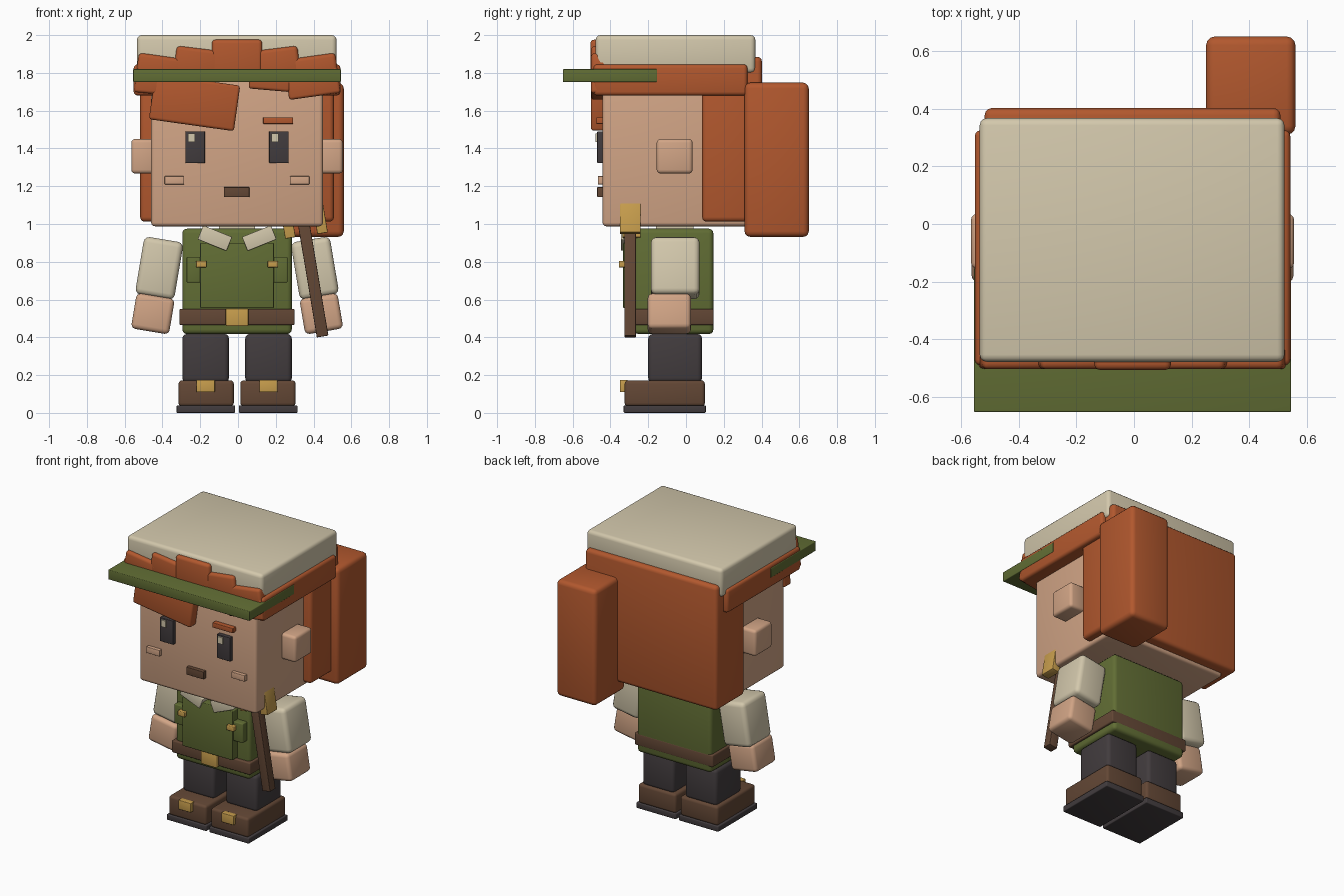
import bpy, math
from mathutils import Vector

CX = -0.005  # mirror plane of the figure


def material(name, rgb):
    m = bpy.data.materials.new(name)
    m.diffuse_color = [((c / 255 + 0.055) / 1.055) ** 2.4 for c in rgb] + [1]
    return m


SKIN = material("skin", (210, 165, 134))
CREAM = material("cream cloth", (211, 200, 172))
HAIR = material("ginger hair", (178, 88, 46))
GREEN = material("green cloth", (97, 109, 52))
BROWN = material("brown leather", (99, 71, 53))
DARK = material("charcoal", (66, 60, 62))
GOLD = material("brass", (200, 158, 77))


def box(name, mat, x, y, z, bevel=0.02, tilt=0):
    """Rounded box from its bounds, tilted in degrees about the y axis."""
    lo, hi = Vector((x[0], y[0], z[0])), Vector((x[1], y[1], z[1]))
    bpy.ops.mesh.primitive_cube_add(size=1, location=(lo + hi) / 2)
    o = bpy.context.object
    o.name = name
    o.scale = hi - lo
    bpy.ops.object.transform_apply(location=False, rotation=False, scale=True)
    o.data.materials.append(mat)
    if bevel:
        b = o.modifiers.new("round", 'BEVEL')
        b.width = bevel
        b.segments = 3
        bpy.ops.object.modifier_apply(modifier=b.name)
        bpy.ops.object.shade_smooth_by_angle(angle=math.radians(40))
    o.rotation_euler.y = math.radians(tilt)
    return o


def pair(name, mat, x, y, z, bevel=0.02, tilt=0):
    """Box on the left side and its mirrored twin on the right."""
    box(name + "_left", mat, x, y, z, bevel, tilt)
    box(name + "_right", mat, (2 * CX - x[1], 2 * CX - x[0]), y, z, bevel, -tilt)


# Boots and legs
pair("sole", DARK, (-0.325, -0.015), (-0.33, 0.105), (0, 0.04), 0.006)
pair("boot", BROWN, (-0.315, -0.022), (-0.325, 0.1), (0.035, 0.172), 0.018)
pair("boot_buckle", GOLD, (-0.22, -0.123), (-0.35, -0.31), (0.11, 0.175), 0.004)
pair("leg", DARK, (-0.295, -0.048), (-0.2, 0.085), (0.16, 0.418), 0.025)

# Tunic, belt and pockets
box("tunic", GREEN, (-0.295, 0.285), (-0.275, 0.145), (0.417, 0.975), 0.025)
box("neck", CREAM, (-0.1, 0.09), (-0.16, 0.04), (0.9, 1.02), 0)
box("belt", BROWN, (-0.31, 0.3), (-0.295, 0.146), (0.465, 0.55), 0.008)
box("belt_buckle", GOLD, (-0.065, 0.055), (-0.32, -0.27), (0.46, 0.552), 0.005)
box("bib", GREEN, (-0.2, 0.19), (-0.333, -0.25), (0.555, 0.9), 0.005)
pair("pocket", GREEN, (-0.272, -0.195), (-0.322, -0.25), (0.69, 0.826), 0.006)
pair("button", GOLD, (-0.222, -0.167), (-0.356, -0.32), (0.77, 0.805), 0.005)
pair("collar", CREAM, (-0.205, -0.04), (-0.345, -0.26), (0.885, 0.965), 0.005, 22)

# Arms
pair("sleeve", CREAM, (-0.522, -0.312), (-0.186, 0.072), (0.612, 0.92), 0.03, 9.5)
pair("hand", SKIN, (-0.553, -0.349), (-0.203, 0.026), (0.43, 0.62), 0.025, 9.5)

# Forked stick tucked beside the arm
box("stick", BROWN, (0.365, 0.427), (-0.326, -0.265), (0.40, 1.03), 0.004, -9.5)
box("fork_prong_inner", GOLD, (0.235, 0.291), (-0.335, -0.24), (0.925, 1.1), 0.004, -9.5)
box("fork_prong_outer", GOLD, (0.405, 0.461), (-0.35, -0.24), (0.95, 1.13), 0.004, -9.5)

# Head and face
box("head", SKIN, (-0.46, 0.45), (-0.442, 0.33), (0.988, 1.83), 0.02)
pair("ear", SKIN, (-0.565, -0.44), (-0.155, 0.035), (1.267, 1.45), 0.02)
pair("eye", DARK, (-0.278, -0.175), (-0.47, -0.43), (1.323, 1.49), 0.003)
for side, x in (("left", -0.265), ("right", 0.178)):
    box("eye_glint_" + side, CREAM, (x, x + 0.037), (-0.48, -0.465), (1.433, 1.48), 0)
pair("cheek", SKIN, (-0.388, -0.285), (-0.467, -0.43), (1.21, 1.253), 0.003)
box("brow", HAIR, (0.133, 0.292), (-0.475, -0.43), (1.53, 1.565), 0.004)
box("mouth", BROWN, (-0.075, 0.06), (-0.47, -0.43), (1.142, 1.195), 0.003)

# Hair: back, sides, ponytail
box("back_hair", HAIR, (-0.518, 0.508), (0.085, 0.402), (1.012, 1.885), 0.025)
pair("side_hair", HAIR, (-0.552, -0.43), (-0.49, 0.325), (1.68, 1.845), 0.02)
box("ponytail", HAIR, (0.25, 0.56), (0.31, 0.65), (0.932, 1.748), 0.03)

# Hair: fringe below the visor and tufts above it
FRINGE_Y = (-0.503, -0.42)
box("fringe", HAIR, (-0.457, -0.003), FRINGE_Y, (1.522, 1.765), 0.015, 8)
box("fringe_tuft_middle", HAIR, (0.06, 0.28), FRINGE_Y, (1.708, 1.82), 0.015, 5)
box("fringe_tuft_right", HAIR, (0.26, 0.535), FRINGE_Y, (1.675, 1.82), 0.015, -8)
box("fringe_tuft_left", HAIR, (-0.545, -0.35), FRINGE_Y, (1.69, 1.82), 0.015, 5)
box("top_tuft_middle", HAIR, (-0.138, 0.128), (-0.506, -0.42), (1.76, 1.976), 0.02)
pair("top_tuft_inner", HAIR, (-0.335, -0.1), FRINGE_Y, (1.76, 1.93), 0.02, 7)
pair("top_tuft_outer", HAIR, (-0.535, -0.29), FRINGE_Y, (1.76, 1.89), 0.02, 8)

# Cap crown and visor
box("cap_crown", CREAM, (-0.535, 0.522), (-0.478, 0.367), (1.8, 2.0), 0.025)
box("cap_visor", GREEN, (-0.555, 0.545), (-0.652, -0.152), (1.752, 1.82), 0.005)
